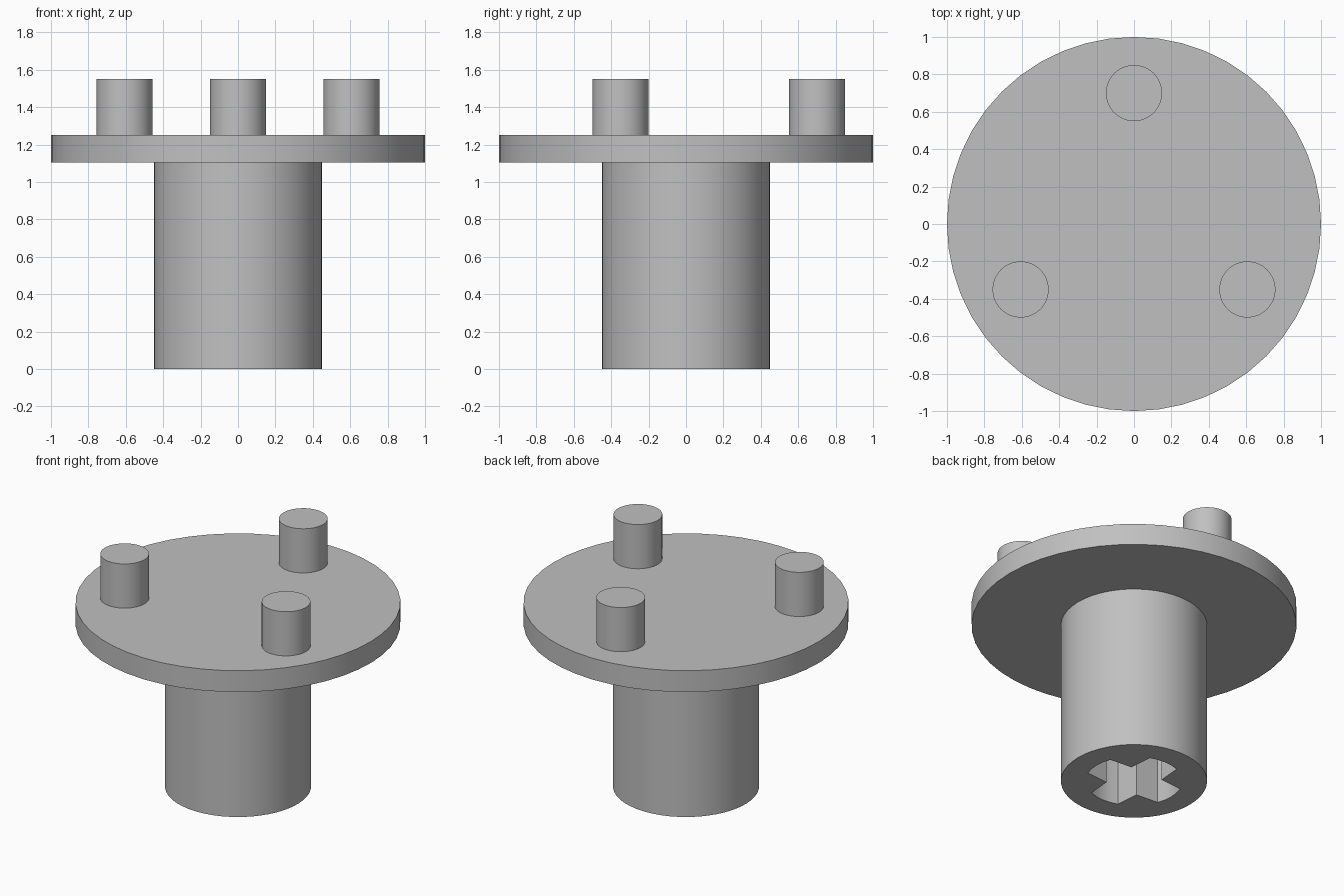
import bpy, bmesh
from math import radians, sin, cos, pi, atan2
from mathutils import Matrix, Vector

if "Cube" in bpy.data.objects:
    bpy.data.objects.remove(bpy.data.objects["Cube"])

SEGMENTS = 48
PLATE_BOTTOM, PLATE_TOP, PIN_TOP = 1.105, 1.25, 1.55

grey = bpy.data.materials.new("plain grey")
grey.use_nodes = True
colour = (0.53, 0.53, 0.53, 1)
grey.diffuse_color = colour
grey.node_tree.nodes["Principled BSDF"].inputs["Base Color"].default_value = colour


def circle(radius, count=SEGMENTS):
    return [Vector((radius * cos(2 * pi * i / count), radius * sin(2 * pi * i / count), 0))
            for i in range(count)]


def prism(name, loops, z0, z1, location=(0, 0)):
    """Extrude an outline, with optional inner outlines as holes, from z0 to z1."""
    bm = bmesh.new()
    for loop in loops:
        verts = [bm.verts.new((p.x, p.y, z0)) for p in loop]
        for a, b in zip(verts, verts[1:] + verts[:1]):
            bm.edges.new((a, b))
    if len(loops) == 1:
        bm.faces.new(verts)
    else:
        bmesh.ops.triangle_fill(bm, edges=bm.edges[:], use_beauty=True)
    result = bmesh.ops.extrude_face_region(bm, geom=bm.faces[:], use_keep_orig=True)
    top = [v for v in result["geom"] if isinstance(v, bmesh.types.BMVert)]
    bmesh.ops.translate(bm, verts=top, vec=(0, 0, z1 - z0))
    bmesh.ops.recalc_face_normals(bm, faces=bm.faces[:])
    mesh = bpy.data.meshes.new(name)
    bm.to_mesh(mesh)
    bm.free()
    mesh.materials.append(grey)
    obj = bpy.data.objects.new(name, mesh)
    obj.location = (*location, 0)
    bpy.context.collection.objects.link(obj)
    bpy.ops.object.select_all(action='DESELECT')
    obj.select_set(True)
    bpy.context.view_layer.objects.active = obj
    bpy.ops.object.shade_smooth_by_angle(angle=radians(30))
    return obj


# Cross-shaped socket: four arms with rounded ends
arm_radius, arm_half_width, inner_corner = 0.3, 0.107, 0.12
spread = atan2(arm_half_width, 0.28)
arm = [Vector((inner_corner, -inner_corner, 0))]
arm += [Vector((arm_radius * cos(spread * t), arm_radius * sin(spread * t), 0))
        for t in (-1, -0.5, 0, 0.5, 1)]
socket = [Matrix.Rotation(k * pi / 2, 3, 'Z') @ p for k in range(4) for p in arm]

# Hollow shaft and round plate
prism("shaft", [circle(0.45), socket], 0, PLATE_BOTTOM)
prism("plate", [circle(1)], PLATE_BOTTOM, PLATE_TOP)

# Three pins, evenly spaced on the plate
for side, degrees in (("back", 90), ("right", 210), ("left", 330)):
    a = radians(degrees)
    prism(side + "_pin", [circle(0.15)], PLATE_TOP, PIN_TOP, (0.7 * cos(a), 0.7 * sin(a)))
